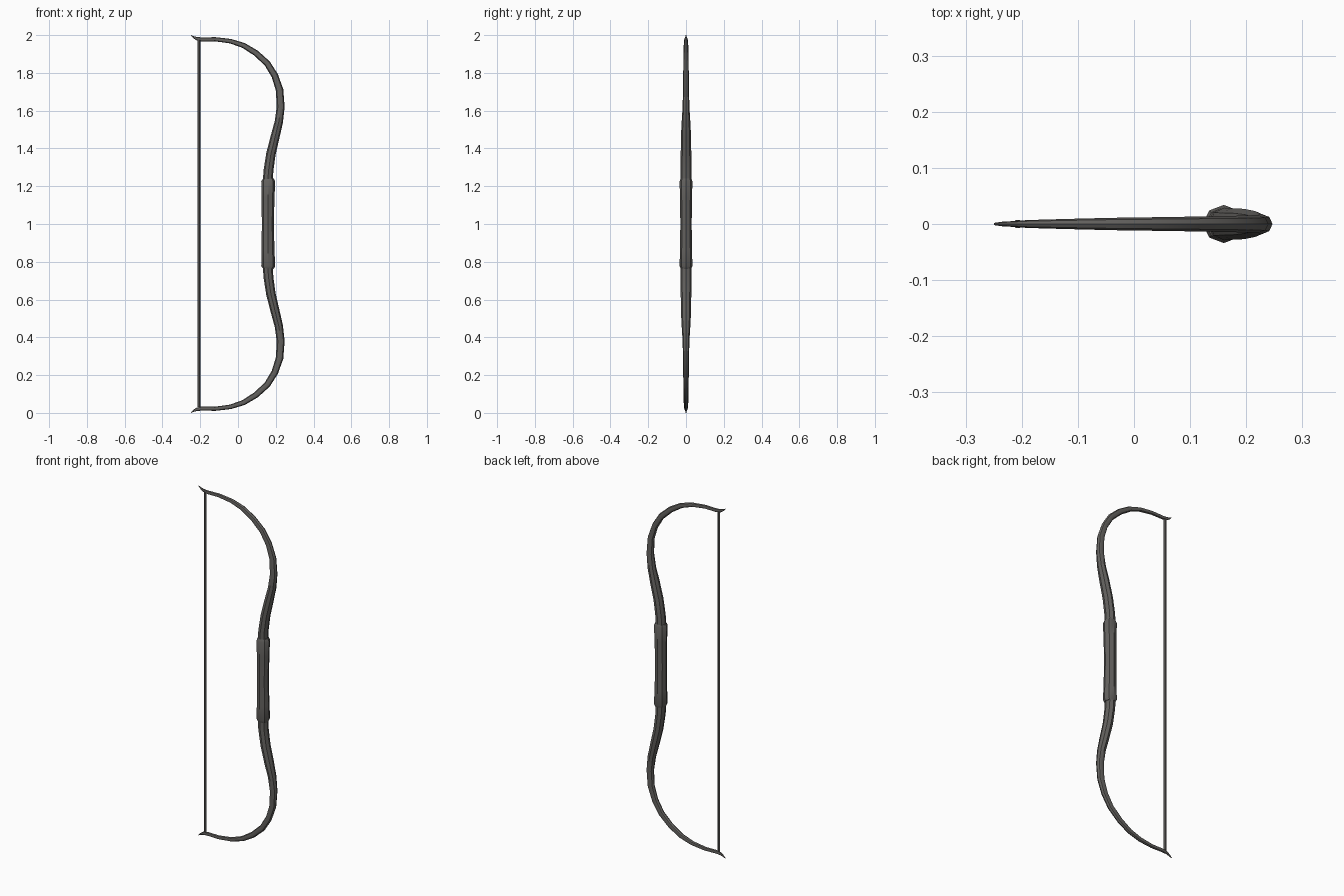
import bpy, bmesh, math
from mathutils import Vector

if "Cube" in bpy.data.objects:
    bpy.data.objects.remove(bpy.data.objects["Cube"])

def material(name, c):
    m = bpy.data.materials.new(name)
    m.diffuse_color = (*c, 1)
    m.use_nodes = True
    m.node_tree.nodes["Principled BSDF"].inputs["Base Color"].default_value = m.diffuse_color
    return m

wood = material("dark grey wood", (0.125, 0.12, 0.113))

def sweep(name, pts, mat, sides=8, mirror=False):
    """Elliptical tube along (x, z, in-plane radius, y radius) stations."""
    bm = bmesh.new()
    P = [Vector((p[0], 0, p[1])) for p in pts]
    rings = []
    for i, (x, z, a, b) in enumerate(pts):
        t = (P[min(i + 1, len(P) - 1)] - P[max(i - 1, 0)]).normalized()
        n = Vector((t.z, 0, -t.x))
        ring = []
        for k in range(sides):
            ang = 2 * math.pi * k / sides
            ring.append(bm.verts.new(P[i] + n * a * math.cos(ang) + Vector((0, b * math.sin(ang), 0))))
        rings.append(ring)
    for r, s in zip(rings, rings[1:]):
        for k in range(sides):
            j = (k + 1) % sides
            bm.faces.new((r[k], r[j], s[j], s[k]))
    bm.faces.new(rings[0])
    bm.faces.new(rings[-1])
    if mirror:  # second copy reflected about the bow's middle
        geo = bmesh.ops.duplicate(bm, geom=bm.verts[:] + bm.edges[:] + bm.faces[:])["geom"]
        for v in geo:
            if isinstance(v, bmesh.types.BMVert):
                v.co.z = 2 - v.co.z
    bmesh.ops.recalc_face_normals(bm, faces=bm.faces)
    me = bpy.data.meshes.new(name)
    bm.to_mesh(me)
    bm.free()
    me.materials.append(mat)
    ob = bpy.data.objects.new(name, me)
    bpy.context.collection.objects.link(ob)
    bpy.context.view_layer.objects.active = ob
    ob.select_set(True)
    bpy.ops.object.shade_smooth_by_angle(angle=math.radians(40))
    ob.select_set(False)
    return ob

# Curved limbs, from under the grip to the curled tip
sweep("limbs", [
    (0.157, 1.20, 0.027, 0.029), (0.161, 1.28, 0.026, 0.029),
    (0.174, 1.37, 0.025, 0.028), (0.196, 1.46, 0.024, 0.027),
    (0.216, 1.54, 0.022, 0.023), (0.226, 1.62, 0.021, 0.018),
    (0.220, 1.71, 0.020, 0.016), (0.195, 1.785, 0.018, 0.015),
    (0.155, 1.85, 0.017, 0.014), (0.095, 1.905, 0.016, 0.013),
    (0.03, 1.945, 0.014, 0.012), (-0.04, 1.968, 0.012, 0.011),
    (-0.12, 1.978, 0.011, 0.009), (-0.19, 1.977, 0.011, 0.007),
    (-0.218, 1.981, 0.009, 0.005), (-0.235, 1.989, 0.005, 0.004),
    (-0.249, 1.999, 0.0015, 0.002)], wood, mirror=True)

# Wrapped grip, slightly waisted with rounded rims
sweep("grip", [
    (0.159, 0.765, 0.030, 0.029), (0.160, 0.778, 0.037, 0.034),
    (0.159, 0.86, 0.034, 0.032), (0.158, 1.0, 0.032, 0.030),
    (0.159, 1.14, 0.034, 0.032), (0.160, 1.226, 0.037, 0.034),
    (0.159, 1.239, 0.030, 0.029)], wood)

# Bowstring
sweep("bowstring", [(-0.207, 0.03, 0.008, 0.008), (-0.207, 1.975, 0.008, 0.008)], wood, sides=6)
